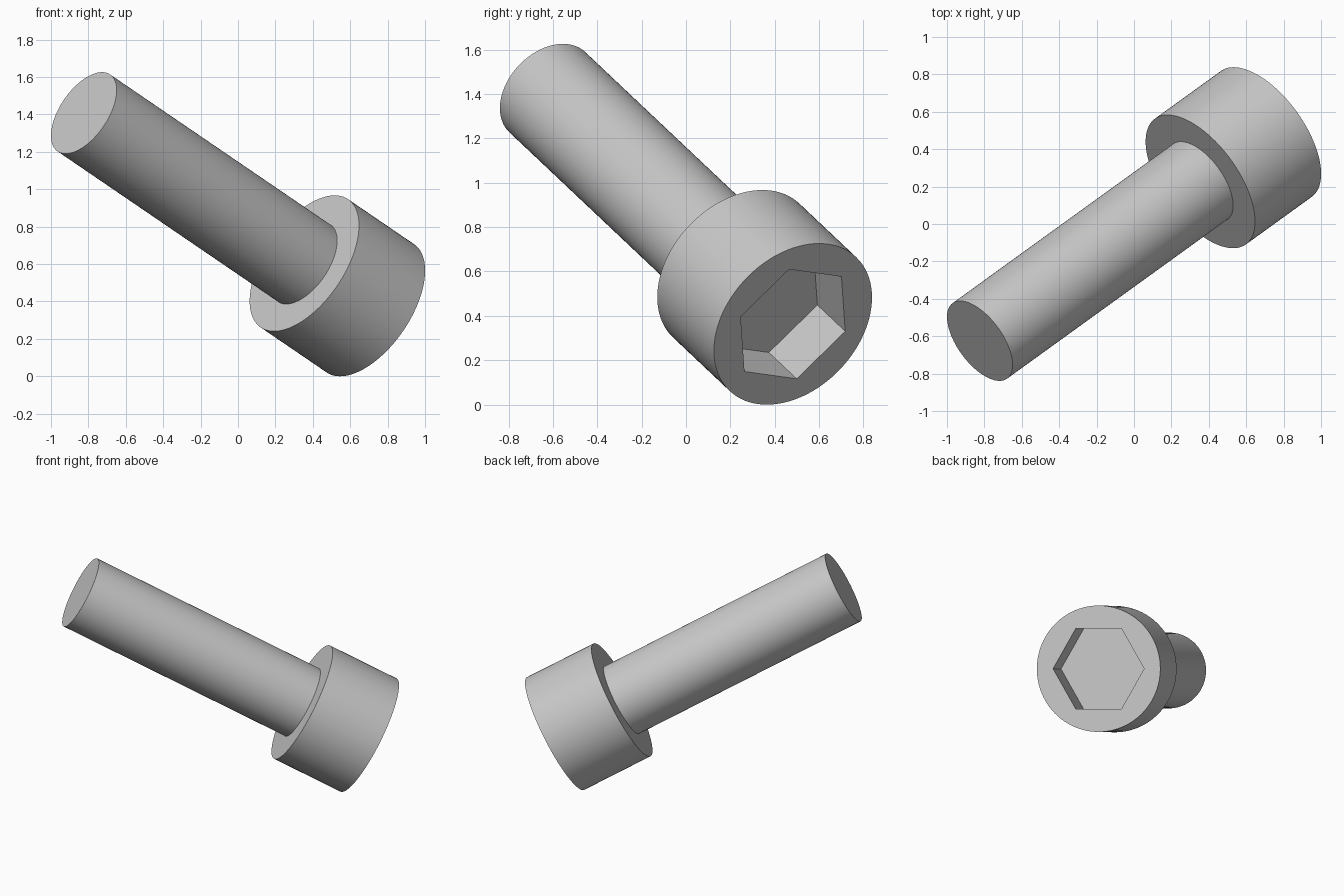
import bpy, bmesh, math
from mathutils import Matrix, Vector

cube = bpy.data.objects.get("Cube")
if cube:
    bpy.data.objects.remove(cube, do_unlink=True)

# Dimensions, measured along the bolt axis from the socket face
SEGMENTS = 96
HEAD_R, HEAD_H = 0.415, 0.498
SHANK_R, LENGTH = 0.249, 2.16
HEX_R, HEX_DEPTH = 0.306, 0.245

# Local frame: z points out of the socket, x points at a hexagon corner
axis = Vector((0.7095, 0.5125, -0.4838)).normalized()
corner = Vector((-0.012, 0.22, 0.215))
corner = (corner - axis * corner.dot(axis)).normalized()
side = axis.cross(corner)
placement = Matrix.Translation((0.708, 0.482, 0.363)) @ Matrix((corner, side, axis)).transposed().to_4x4()

steel = bpy.data.materials.new("grey steel")
steel.use_nodes = True
colour = (0.58, 0.58, 0.58, 1)
steel.diffuse_color = colour
bsdf = next(n for n in steel.node_tree.nodes if n.type == 'BSDF_PRINCIPLED')
bsdf.inputs["Base Color"].default_value = colour


def ring(bm, radius, z, count=SEGMENTS):
    angles = [2 * math.pi * i / count for i in range(count)]
    return [bm.verts.new((radius * math.cos(a), radius * math.sin(a), z)) for a in angles]


def bridge(bm, a, b):
    for i in range(len(a)):
        j = (i + 1) % len(a)
        bm.faces.new((a[i], a[j], b[j], b[i]))


def finish(bm, name):
    bmesh.ops.recalc_face_normals(bm, faces=bm.faces[:])
    mesh = bpy.data.meshes.new(name)
    bm.to_mesh(mesh)
    bm.free()
    mesh.materials.append(steel)
    obj = bpy.data.objects.new(name, mesh)
    obj.matrix_world = placement
    bpy.context.collection.objects.link(obj)
    bpy.ops.object.select_all(action='DESELECT')
    obj.select_set(True)
    bpy.context.view_layer.objects.active = obj
    bpy.ops.object.shade_smooth_by_angle(angle=math.radians(30))


# Cylindrical head with hexagonal socket
bm = bmesh.new()
floor = ring(bm, HEX_R, -HEX_DEPTH, 6)
rim = ring(bm, HEX_R, 0, 6)
top = ring(bm, HEAD_R, 0)
under = ring(bm, HEAD_R, -HEAD_H)
neck = ring(bm, SHANK_R, -HEAD_H)
bm.faces.new(floor)
bridge(bm, floor, rim)
bridge(bm, top, under)
bridge(bm, under, neck)
# Socket face: each rim corner fans to its arc, then one triangle spans each rim edge
step = SEGMENTS // 6
for k in range(6):
    for i in range(k * step - step // 2, k * step + step // 2):
        bm.faces.new((rim[k], top[i % SEGMENTS], top[(i + 1) % SEGMENTS]))
    bm.faces.new((rim[k], top[k * step + step // 2], rim[(k + 1) % 6]))
finish(bm, "socket_head")

# Plain shank, open where it meets the head
bm = bmesh.new()
neck = ring(bm, SHANK_R, -HEAD_H)
tail = ring(bm, SHANK_R, -LENGTH)
bridge(bm, neck, tail)
bm.faces.new(tail)
finish(bm, "shank")
